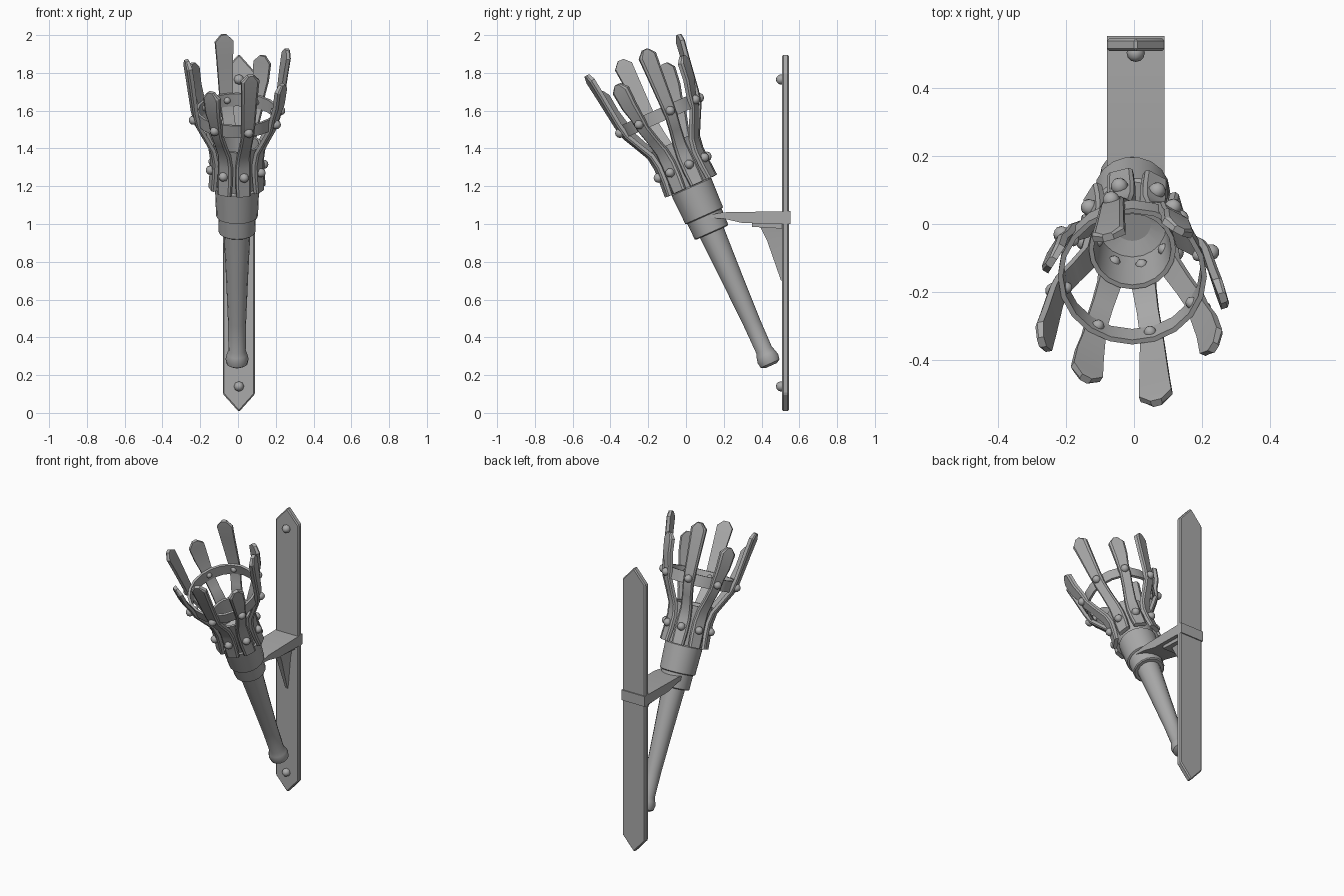
import bpy, bmesh, math
from mathutils import Matrix, Vector

cube = bpy.data.objects.get("Cube")
if cube:
    bpy.data.objects.remove(cube, do_unlink=True)

iron = bpy.data.materials.new("grey_iron")
iron.use_nodes = True
iron.diffuse_color = (0.4, 0.4, 0.4, 1)
iron.node_tree.nodes["Principled BSDF"].inputs["Base Color"].default_value = (0.4, 0.4, 0.4, 1)

# Leaning frame shared by all torch parts: local z runs up the handle
LEAN = Matrix.Translation((-0.005, 0.45, 0.25)) @ Matrix.Rotation(math.radians(24), 4, 'X')


def finish(name, bm, matrix=None, angle=35):
    bmesh.ops.recalc_face_normals(bm, faces=bm.faces[:])
    mesh = bpy.data.meshes.new(name)
    bm.to_mesh(mesh)
    bm.free()
    mesh.materials.append(iron)
    for p in mesh.polygons:
        p.use_smooth = True
    mesh.set_sharp_from_angle(angle=math.radians(angle))
    obj = bpy.data.objects.new(name, mesh)
    bpy.context.scene.collection.objects.link(obj)
    if matrix:
        obj.matrix_world = matrix
    return obj


def loft(bm, rings, closed=False):
    """Skin a list of equal-length point rings; cap the ends unless closed."""
    loops = [[bm.verts.new(p) for p in ring] for ring in rings]
    n = len(loops[0])
    pairs = list(zip(loops, loops[1:] + loops[:1])) if closed else list(zip(loops, loops[1:]))
    for a, b in pairs:
        for i in range(n):
            j = (i + 1) % n
            bm.faces.new((a[i], a[j], b[j], b[i]))
    if not closed:
        bm.faces.new(loops[0][::-1])
        bm.faces.new(loops[-1])


def lathe(name, profile, sides, closed=False):
    bm = bmesh.new()
    turn = [2 * math.pi * i / sides for i in range(sides)]
    loft(bm, [[(r * math.cos(a), r * math.sin(a), z) for a in turn] for r, z in profile], closed)
    return finish(name, bm, LEAN)


def prism(name, outline, thickness, to_point, bevel=0.0):
    """Extrude a 2D outline; to_point maps (u, v, depth) to space."""
    bm = bmesh.new()
    loft(bm, [[to_point(u, v, d) for u, v in outline] for d in thickness])
    if bevel:
        bmesh.ops.bevel(bm, geom=bm.edges[:], offset=bevel, segments=1, affect='EDGES')
    return finish(name, bm, angle=20)


def stud(name, place, direction, size, matrix=None):
    """Low faceted rivet head with a blunt point."""
    bm = bmesh.new()
    bmesh.ops.create_uvsphere(bm, u_segments=8, v_segments=6, radius=size)
    rot = Vector(direction).to_track_quat('Z', 'Y').to_matrix().to_4x4()
    bm.transform(Matrix.Translation(place) @ rot)
    return finish(name, bm, matrix, 50)


# Handle with rounded foot, and the stepped collar above it
lathe("handle", [(0.035, 0.0), (0.056, 0.012), (0.061, 0.04), (0.055, 0.065), (0.046, 0.09),
                 (0.048, 0.25), (0.058, 0.5), (0.072, 0.8)], 14)
lathe("lower_collar", [(0.09, 0.77), (0.097, 0.775), (0.1, 0.88), (0.09, 0.89)], 16)
lathe("upper_collar", [(0.1, 0.865), (0.111, 0.87), (0.117, 1.035), (0.105, 1.045)], 18)

# Hollow cup and the hoop tying the prongs
lathe("cup", [(0.105, 1.0), (0.112, 1.1), (0.128, 1.29), (0.114, 1.29),
              (0.1, 1.12), (0.04, 1.1), (0.04, 1.0)], 20, closed=True)
lathe("cup_floor", [(0.06, 1.08), (0.06, 1.105)], 12)
lathe("hoop", [(0.2, 1.415), (0.215, 1.415), (0.219, 1.485), (0.204, 1.485)], 20, closed=True)


# Curved prongs: (height, radius, half width, half thickness)
PATH = [(1.04, 0.137, 0.038, 0.012), (1.12, 0.13, 0.041, 0.013), (1.2, 0.127, 0.04, 0.013),
        (1.27, 0.138, 0.035, 0.013), (1.35, 0.18, 0.032, 0.013), (1.42, 0.217, 0.033, 0.013),
        (1.49, 0.233, 0.036, 0.013)]


def prong(index, degrees, top):
    a = math.radians(degrees)
    out = Vector((math.sin(a), -math.cos(a), 0))
    side = Vector((math.cos(a), math.sin(a), 0))
    up = Vector((0, 0, 1))
    path = PATH + [(top - 0.13, 0.257, 0.044, 0.014), (top - 0.035, 0.271, 0.049, 0.014),
                   (top, 0.276, 0.016, 0.011)]
    bm = bmesh.new()
    rings = []
    for i, (t, r, w, d) in enumerate(path):
        before, after = path[max(i - 1, 0)], path[min(i + 1, len(path) - 1)]
        along = Vector((after[1] - before[1], after[0] - before[0])).normalized()
        normal = out * along.y - up * along.x
        centre = out * r + up * t
        rings.append([centre + side * (w * s) + normal * (d * k)
                      for s, k in ((-1, -1), (1, -1), (1, 0.4), (0.75, 1), (-0.75, 1), (-1, 0.4))])
    loft(bm, rings)
    finish(f"prong_{index}", bm, LEAN, 30)
    # Rivets through the cup and through the hoop
    for label, t, r in (("cup_rivet", 1.15, 0.145), ("cup_rivet_back", 1.17, 0.108),
                        ("hoop_rivet", 1.45, 0.238), ("hoop_rivet_back", 1.45, 0.202)):
        size = 0.019 if "back" in label else 0.026
        stud(f"{label}_{index}", out * r + up * t, out, size, LEAN)


for n in range(8):
    prong(n + 1, 15 + 45 * n, 1.69 if n % 2 else 1.8)

# Wall plate with pointed ends and two studs
CX, HALF = 0.005, 0.085
plate = [(-HALF, 0.1), (0, 0.005), (HALF, 0.1), (HALF, 1.805), (0, 1.9), (-HALF, 1.805)]
prism("wall_plate", plate, (0.508, 0.545), lambda u, v, d: (CX + u, d, v), 0.007)
for label, z in (("lower", 0.14), ("upper", 1.765)):
    stud(f"{label}_plate_stud", (CX, 0.503, z), (0, -1, 0), 0.027)

# Bracket arm: flat shelf, under-block and tapered gusset
shelf = [(0.13, 1.032), (0.2, 1.028), (0.3, 1.005), (0.552, 1.0), (0.552, 1.068), (0.2, 1.062), (0.13, 1.05)]
prism("bracket_arm", shelf, (-HALF, HALF), lambda u, v, d: (CX + d, u, v))
block = [(0.35, 0.985), (0.52, 0.975), (0.52, 1.01), (0.35, 1.01)]
prism("bracket_block", block, (-0.06, 0.06), lambda u, v, d: (CX + d, u, v))

bm = bmesh.new()
loft(bm, [[(CX + sx * w, y, z) for sx, y in ((-1, 0.53), (1, 0.53), (0.6, front), (-0.6, front))]
          for w, front, z in ((0.012, 0.503, 0.7), (0.03, 0.43, 0.91), (0.045, 0.39, 0.99))])
finish("bracket_gusset", bm, angle=20)
